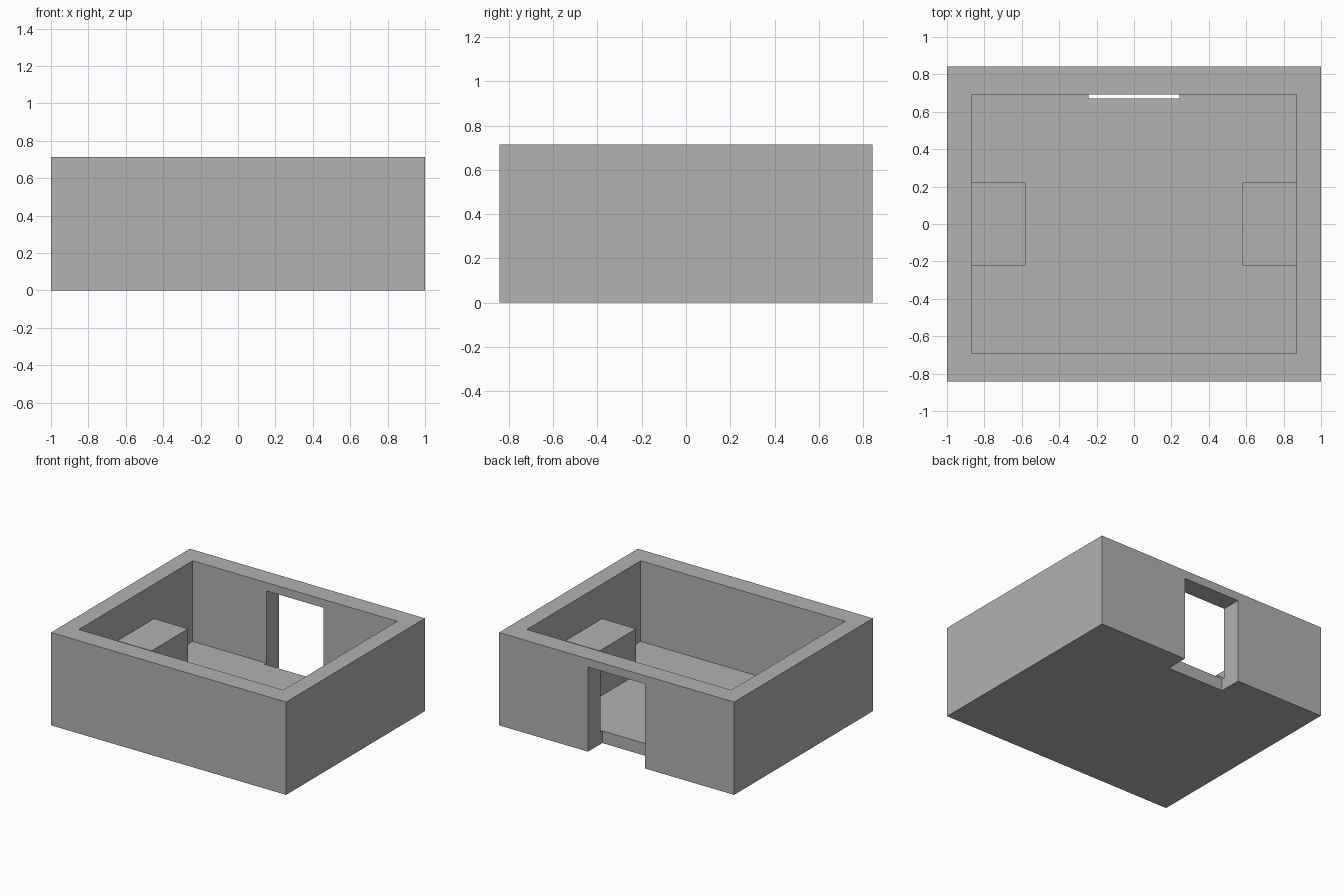
import bpy

if "Cube" in bpy.data.objects:
    bpy.data.objects.remove(bpy.data.objects["Cube"], do_unlink=True)

WIDTH, DEPTH, HEIGHT = 2.0, 1.686, 0.714
ROOM_X, ROOM_Y = 0.87, 0.692
FLOOR_Z = 0.094
BENCH_X, BENCH_Y, BENCH_Z = 0.58, 0.222, 0.448
DOOR_X, DOOR_Y, DOOR_Z = 0.243, 0.67, 0.65

grey = bpy.data.materials.new("plain_grey")
grey.use_nodes = True
colour = (0.445, 0.445, 0.445, 1)
grey.diffuse_color = colour
grey.node_tree.nodes["Principled BSDF"].inputs["Base Color"].default_value = colour


def box(name, low, high):
    """Axis-aligned box between two opposite corners."""
    centre = [(a + b) / 2 for a, b in zip(low, high)]
    bpy.ops.mesh.primitive_cube_add(size=1, location=centre)
    obj = bpy.context.object
    obj.name = name
    obj.scale = [b - a for a, b in zip(low, high)]
    bpy.ops.object.transform_apply(location=False, rotation=False, scale=True)
    obj.data.materials.append(grey)
    return obj


def cut(target, cutter):
    """Subtract the cutter from the target and discard it."""
    mod = target.modifiers.new("cut", 'BOOLEAN')
    mod.operation = 'DIFFERENCE'
    mod.solver = 'EXACT'
    mod.object = cutter
    bpy.context.view_layer.objects.active = target
    bpy.ops.object.modifier_apply(modifier=mod.name)
    bpy.data.objects.remove(cutter, do_unlink=True)


# Walls and floor: a solid block, hollowed out from above
shell = box("walls_and_floor", (-WIDTH / 2, -DEPTH / 2, 0), (WIDTH / 2, DEPTH / 2, HEIGHT))
cut(shell, box("room_cutter", (-ROOM_X, -ROOM_Y, FLOOR_Z), (ROOM_X, ROOM_Y, 1)))

# Doorway through the back wall, running down to the ground
cut(shell, box("doorway_cutter", (-DOOR_X, DOOR_Y, -0.1), (DOOR_X, 1, DOOR_Z)))

# Benches on both side walls, slightly sunk into wall and floor
for name, side in (("left_bench", 1), ("right_bench", -1)):
    xs = sorted((side * BENCH_X, side * (ROOM_X + 0.02)))
    box(name, (xs[0], -BENCH_Y, FLOOR_Z - 0.02), (xs[1], BENCH_Y, BENCH_Z))
